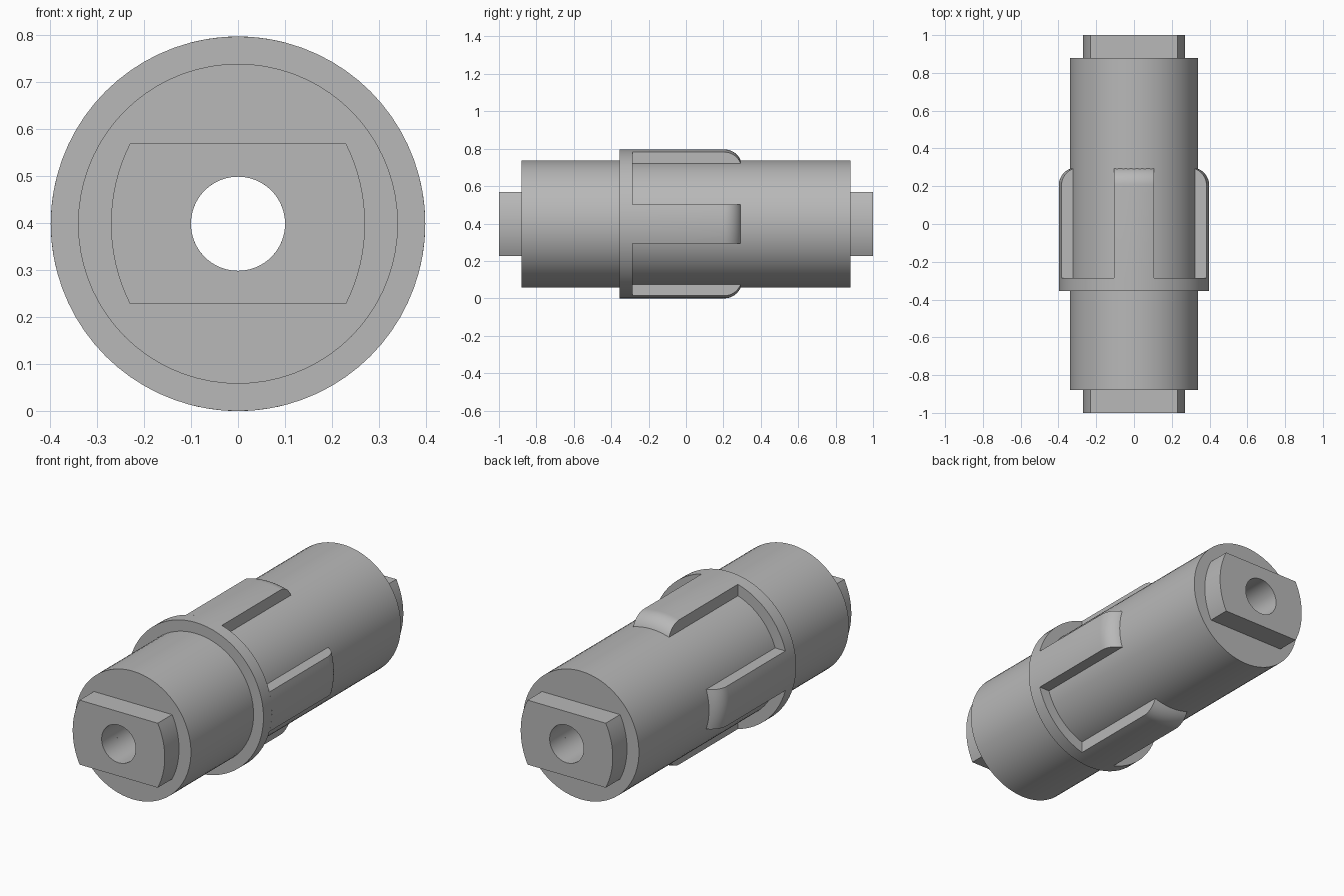
import bpy
import bmesh
from math import sin, cos, pi, sqrt, atan2, asin, radians
from mathutils import Matrix

cube = bpy.data.objects.get("Cube")
if cube:
    bpy.data.objects.remove(cube, do_unlink=True)

AXIS = 0.398       # height of the shaft axis
FLANGE_R = 0.398
BODY_R = 0.34
BORE_R = 0.1
SEGMENTS = 72

grey = bpy.data.materials.new("machined_grey")
grey.use_nodes = True
colour = (0.48, 0.48, 0.48, 1)
grey.diffuse_color = colour
grey.node_tree.nodes["Principled BSDF"].inputs["Base Color"].default_value = colour


def finish(name, bm):
    bmesh.ops.recalc_face_normals(bm, faces=bm.faces)
    mesh = bpy.data.meshes.new(name)
    bm.to_mesh(mesh)
    bm.free()
    mesh.materials.append(grey)
    obj = bpy.data.objects.new(name, mesh)
    obj.location.z = AXIS
    bpy.context.collection.objects.link(obj)
    bpy.ops.object.select_all(action='DESELECT')
    obj.select_set(True)
    bpy.context.view_layer.objects.active = obj
    bpy.ops.object.shade_smooth_by_angle(angle=radians(30))
    return obj


def tube(name, outline, hole_r, y0, y1):
    """Prism along y with any outline and a round hole."""
    bm = bmesh.new()
    inner = [(hole_r * cos(a), hole_r * sin(a))
             for a in (atan2(z, x) for x, z in outline)]
    loops = [[bm.verts.new((x, y, z)) for x, z in pts]
             for pts, y in ((outline, y0), (outline, y1), (inner, y1), (inner, y0))]
    n = len(outline)
    for k in range(4):
        a, b = loops[k], loops[(k + 1) % 4]
        for i in range(n):
            j = (i + 1) % n
            bm.faces.new((a[i], a[j], b[j], b[i]))
    return finish(name, bm)


def circle(r):
    return [(r * cos(2 * pi * i / SEGMENTS), r * sin(2 * pi * i / SEGMENTS))
            for i in range(SEGMENTS)]


# Main barrel with its through bore, and the collar around it
tube("shaft_body", circle(BODY_R), BORE_R, -0.88, 0.88)
tube("collar", circle(FLANGE_R), BODY_R, -0.355, -0.285)

# End tangs: flat top and bottom, gently bowed sides
HALF_H, HALF_W, BOW_R = 0.171, 0.27, 0.38
sweep = asin(HALF_H / BOW_R)
side = [(HALF_W - BOW_R + BOW_R * cos(t), BOW_R * sin(t))
        for t in (sweep * (i / 8 - 1) for i in range(17))]
corner = side[-1][0]
flat = [(corner * (1 - i / 10), HALF_H) for i in range(1, 20)]
half = side + flat
tang = half + [(-x, -z) for x, z in half]
tube("front_tang", tang, BORE_R, -1.0, -0.88)
tube("back_tang", tang, BORE_R, 0.88, 1.0)

# Four keys: curved tops, parallel sides, rounded back ends
KEY_W, ROUND = 0.105, 0.095
profile = [(-0.285, BODY_R - 0.03), (-0.285, FLANGE_R)]
profile += [(0.3 - ROUND + ROUND * sin(t), FLANGE_R - ROUND + ROUND * cos(t))
            for t in (pi / 2 * i / 12 for i in range(13))]
STEPS = 10
for k, place in enumerate(("top", "right", "bottom", "left")):
    bm = bmesh.new()
    rows = []
    for i in range(STEPS + 1):
        x = KEY_W * (2 * i / STEPS - 1)
        rows.append([bm.verts.new((x, y, sqrt(r * r - x * x))) for y, r in profile])
    n = len(profile)
    for a, b in zip(rows, rows[1:]):
        for i in range(n):
            j = (i + 1) % n
            bm.faces.new((a[i], a[j], b[j], b[i]))
    bm.faces.new(rows[0])
    bm.faces.new(rows[-1])
    bm.transform(Matrix.Rotation(-k * pi / 2, 4, 'Y'))
    finish(place + "_key", bm)
